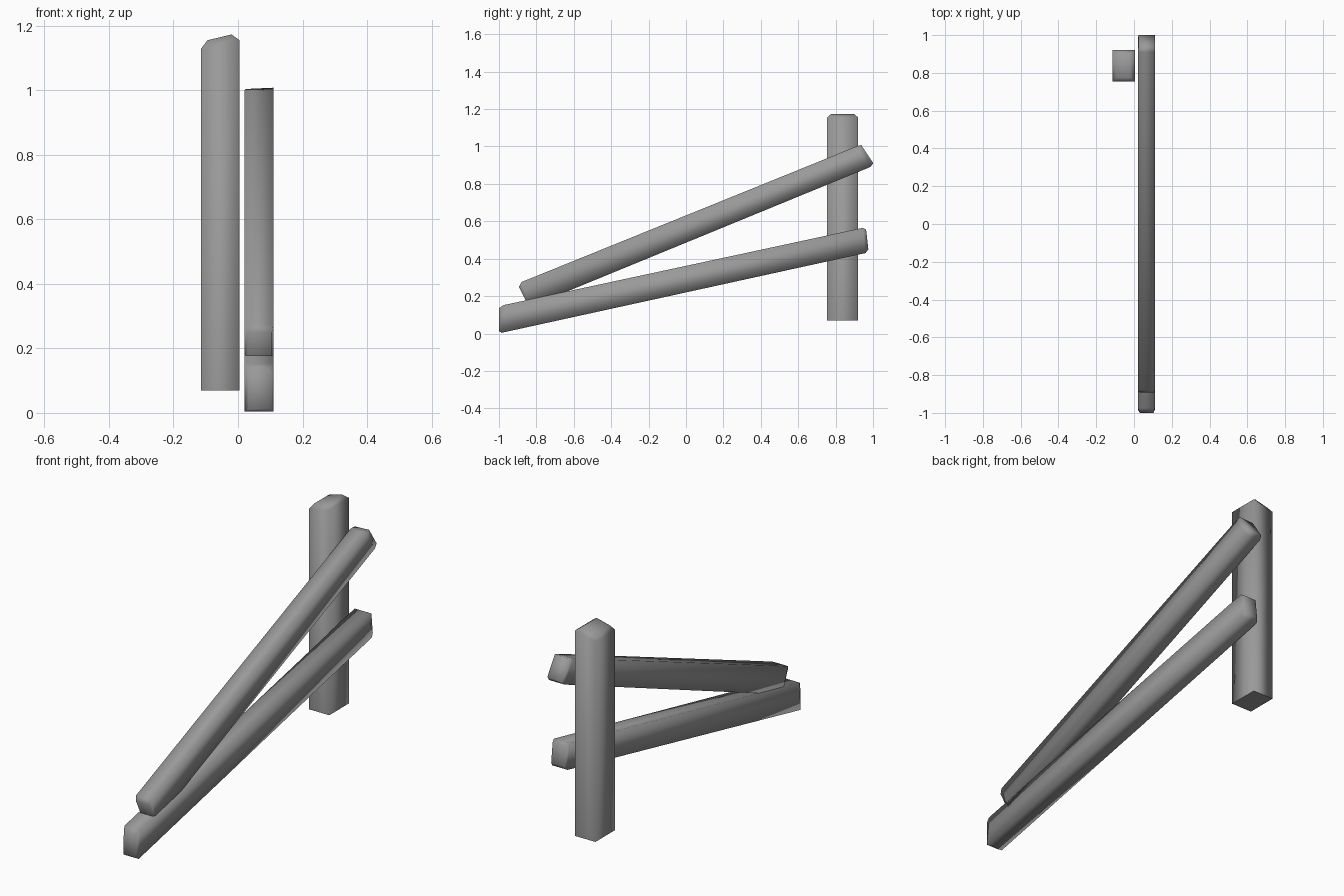
import bpy
import bmesh

old = bpy.data.objects.get("Cube")
if old:
    bpy.data.objects.remove(old, do_unlink=True)

grey = bpy.data.materials.new("weathered grey")
grey.use_nodes = True
colour = (0.32, 0.32, 0.32, 1)
grey.diffuse_color = colour
shader = grey.node_tree.nodes["Principled BSDF"]
shader.inputs["Base Color"].default_value = colour
shader.inputs["Roughness"].default_value = 0.8


def beam(name, rings, flat_start=False):
    """Loft four-cornered rings: (x0, x1, first yz, second yz, drop at x0)."""
    bm = bmesh.new()
    loops = []
    for x0, x1, (ya, za), (yb, zb), drop in rings:
        corners = [(x0, ya, za - drop), (x1, ya, za),
                   (x1, yb, zb), (x0, yb, zb - drop)]
        loops.append([bm.verts.new(c) for c in corners])
    for a, b in zip(loops, loops[1:]):
        for i in range(4):
            j = (i + 1) % 4
            bm.faces.new((a[i], a[j], b[j], b[i]))
    start = bm.faces.new(loops[0][::-1])
    bm.faces.new(loops[-1])
    bmesh.ops.recalc_face_normals(bm, faces=bm.faces)
    for face in bm.faces:
        face.smooth = True
    # Crisp sawn end
    if flat_start:
        start.smooth = False
        for edge in start.edges:
            edge.smooth = False
    mesh = bpy.data.meshes.new(name)
    bm.to_mesh(mesh)
    bm.free()
    mesh.materials.append(grey)
    obj = bpy.data.objects.new(name, mesh)
    bpy.context.collection.objects.link(obj)
    return obj


# Upright post with a worn, sloping top
beam("post", [
    (-0.115, 0.005, (0.755, 0.07), (0.92, 0.07), 0),
    (-0.115, 0.005, (0.755, 1.155), (0.92, 1.155), 0.027),
    (-0.095, -0.02, (0.775, 1.173), (0.90, 1.173), 0.018),
], flat_start=True)

# Rails with chamfered ends
beam("lower_rail", [
    (0.033, 0.103, (-1.0, 0.012), (-1.0, 0.135), 0),
    (0.02, 0.11, (-0.985, 0.004), (-0.975, 0.152), 0),
    (0.02, 0.11, (0.96, 0.43), (0.945, 0.565), 0),
    (0.03, 0.105, (0.975, 0.45), (0.963, 0.555), 0),
])
beam("upper_rail", [
    (0.03, 0.105, (-0.848, 0.16), (-0.893, 0.25), 0),
    (0.02, 0.11, (-0.83, 0.145), (-0.88, 0.275), 0),
    (0.02, 0.11, (0.985, 0.89), (0.91, 1.0), 0),
    (0.025, 0.11, (1.0, 0.912), (0.937, 1.008), 0.004),
])
